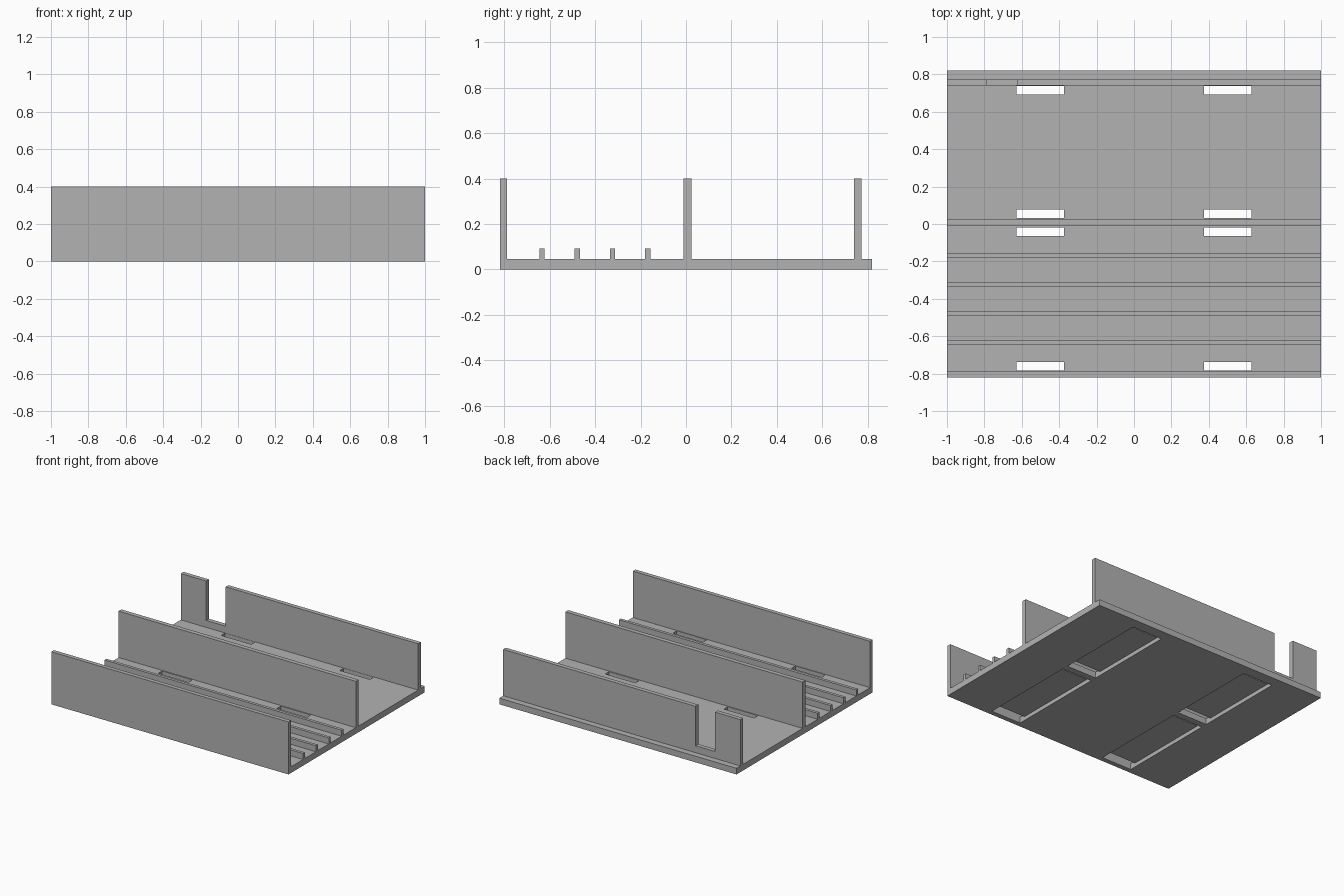
import bpy
import bmesh

cube = bpy.data.objects.get("Cube")
if cube:
    bpy.data.objects.remove(cube, do_unlink=True)

grey = bpy.data.materials.new("plain grey")
grey.use_nodes = True
colour = (0.45, 0.45, 0.45, 1)
grey.diffuse_color = colour
grey.node_tree.nodes["Principled BSDF"].inputs["Base Color"].default_value = colour


def extrude_profile(name, profile, x0, x1):
    """Extrude a closed (y, z) outline along x into a solid."""
    bm = bmesh.new()
    face = bm.faces.new([bm.verts.new((x0, y, z)) for y, z in profile])
    result = bmesh.ops.extrude_face_region(bm, geom=[face])
    moved = [v for v in result["geom"] if isinstance(v, bmesh.types.BMVert)]
    bmesh.ops.translate(bm, verts=moved, vec=(x1 - x0, 0, 0))
    bmesh.ops.recalc_face_normals(bm, faces=bm.faces)
    mesh = bpy.data.meshes.new(name)
    bm.to_mesh(mesh)
    bm.free()
    mesh.materials.append(grey)
    obj = bpy.data.objects.new(name, mesh)
    bpy.context.collection.objects.link(obj)
    return obj


def cut(target, cutter):
    """Subtract the cutter from the target and discard it."""
    mod = target.modifiers.new("cut", "BOOLEAN")
    mod.operation = "DIFFERENCE"
    mod.solver = "EXACT"
    mod.object = cutter
    bpy.context.view_layer.objects.active = target
    bpy.ops.object.modifier_apply(modifier=mod.name)
    bpy.data.objects.remove(cutter, do_unlink=True)


HALF_DEPTH = 0.82
FLOOR = 0.047
WALL_TOP = 0.4
RIB_TOP = 0.093
RECESS = 0.03

# Upright strips across the tray, front to back: start, end, top
strips = [(-HALF_DEPTH, -0.788, WALL_TOP)]
strips += [(-0.645 + i * 0.155, -0.622 + i * 0.155, RIB_TOP) for i in range(4)]
strips += [(-0.01, 0.024, WALL_TOP), (0.74, 0.773, WALL_TOP)]

# Tray: floor, ribs and walls as one outline
outline = [(HALF_DEPTH, FLOOR), (HALF_DEPTH, 0), (-HALF_DEPTH, 0)]
for start, end, top in strips:
    if start > -HALF_DEPTH:
        outline.append((start, FLOOR))
    outline += [(start, top), (end, top), (end, FLOOR)]
tray = extrude_profile("ribbed_tray", outline, -1, 1)

# Strap channels: a recess underneath with a through slot at each end
for y0, y1 in ((-0.783, -0.018), (0.031, 0.738)):
    slot = 0.046
    channel = [(y0, -0.1), (y1, -0.1), (y1, 0.06), (y1 - slot, 0.06),
               (y1 - slot, RECESS), (y0 + slot, RECESS),
               (y0 + slot, 0.06), (y0, 0.06)]
    for x in (-0.5, 0.5):
        cut(tray, extrude_profile("channel_cutter", channel, x - 0.127, x + 0.127))

# Notch in the back wall
notch = [(0.7, 0.1), (0.8, 0.1), (0.8, 0.5), (0.7, 0.5)]
cut(tray, extrude_profile("notch_cutter", notch, -0.787, -0.622))
